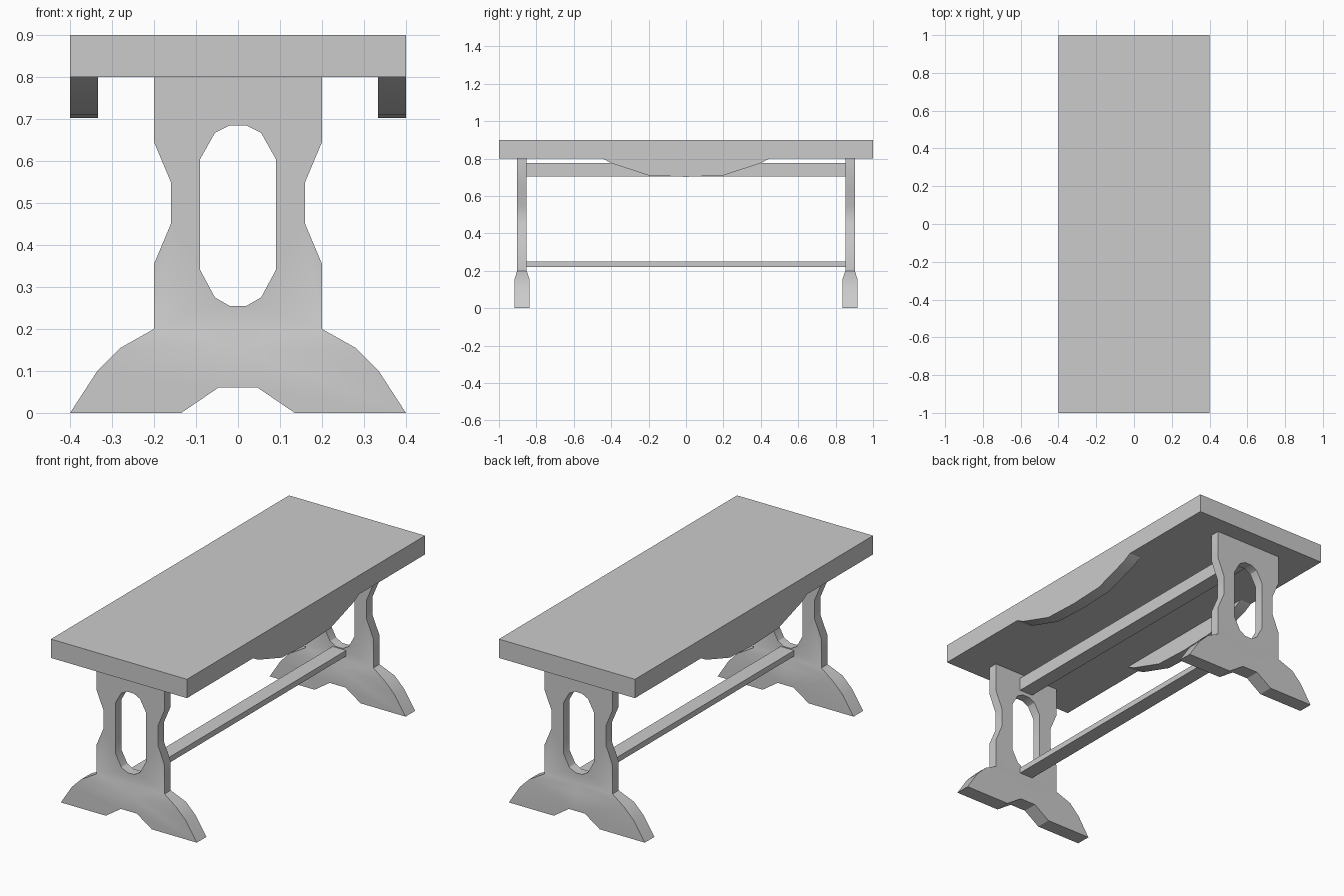
import bpy, bmesh, math
from mathutils import Vector

if "Cube" in bpy.data.objects:
    bpy.data.objects.remove(bpy.data.objects["Cube"])


def finish(name, bm, smooth=False):
    bmesh.ops.recalc_face_normals(bm, faces=bm.faces)
    mesh = bpy.data.meshes.new(name)
    bm.to_mesh(mesh)
    bm.free()
    obj = bpy.data.objects.new(name, mesh)
    bpy.context.collection.objects.link(obj)
    if smooth:
        bpy.ops.object.select_all(action='DESELECT')
        obj.select_set(True)
        bpy.context.view_layer.objects.active = obj
        bpy.ops.object.shade_smooth_by_angle(angle=math.radians(30))
    return obj


def box(name, size, centre):
    bm = bmesh.new()
    bmesh.ops.create_cube(bm, size=1)
    bmesh.ops.scale(bm, vec=size, verts=bm.verts)
    bmesh.ops.translate(bm, vec=centre, verts=bm.verts)
    return finish(name, bm)


def prism(points, offset):
    bm = bmesh.new()
    face = bm.faces.new([bm.verts.new(p) for p in points])
    new = bmesh.ops.extrude_face_region(bm, geom=[face], use_keep_orig=True)["geom"]
    bmesh.ops.translate(bm, vec=offset, verts=[v for v in new if isinstance(v, bmesh.types.BMVert)])
    return bm


# Right half of the trestle outline, then the right half of its opening (x, z)
OUTER = [(0, .8), (.2, .8), (.2, .645), (.16, .55), (.16, .45), (.2, .355), (.2, .2),
         (.28, .155), (.335, .1), (.4, 0), (.135, 0), (.047, .06), (0, .06)]
HOLE = [(0, .255), (.02, .255), (.055, .275), (.09, .34),
        (.09, .605), (.055, .667), (.02, .685), (0, .685)]


def trestle(name, y):
    thin, thick = .0255, .04
    bm = prism([(x, -thin, z) for x, z in OUTER + HOLE], (0, 2 * thin, 0))
    # Split at the taper and thicken the foot
    for z in (.155, .2):
        bmesh.ops.bisect_plane(bm, geom=bm.verts[:] + bm.edges[:] + bm.faces[:], dist=1e-5,
                               plane_co=(0, 0, z), plane_no=(0, 0, 1))
    for v in bm.verts:
        if v.co.z < .16:
            v.co.y = math.copysign(thick, v.co.y)
    # Open the centre seam for mirroring
    seam = [f for f in bm.faces if all(abs(v.co.x) < 1e-5 for v in f.verts)]
    bmesh.ops.delete(bm, geom=seam, context='FACES')
    obj = finish(name, bm, smooth=True)
    obj.location.y = y
    obj.modifiers.new("Mirror", 'MIRROR').use_clip = True


# Curved side rails under the top (y, z)
RAIL_HALF = [(.445, .8), (.4, .775), (.2, .71)]
RAIL = RAIL_HALF + [(0, .702)] + [(-y, z) for y, z in reversed(RAIL_HALF)]


def apron(name, x):
    bm = prism([(x, y, z) for y, z in RAIL], (.067, 0, 0))
    finish(name, bm, smooth=True)


# Top
box("table_top", (.8, 2, .1), (0, 0, .85))
apron("left_apron", -.4)
apron("right_apron", .333)

# Trestle legs
trestle("front_trestle", -.877)
trestle("back_trestle", .877)

# Stretchers between the legs
box("upper_stretcher", (.08, 1.704, .07), (0, 0, .74))
box("lower_stretcher", (.08, 1.704, .03), (0, 0, .235))
